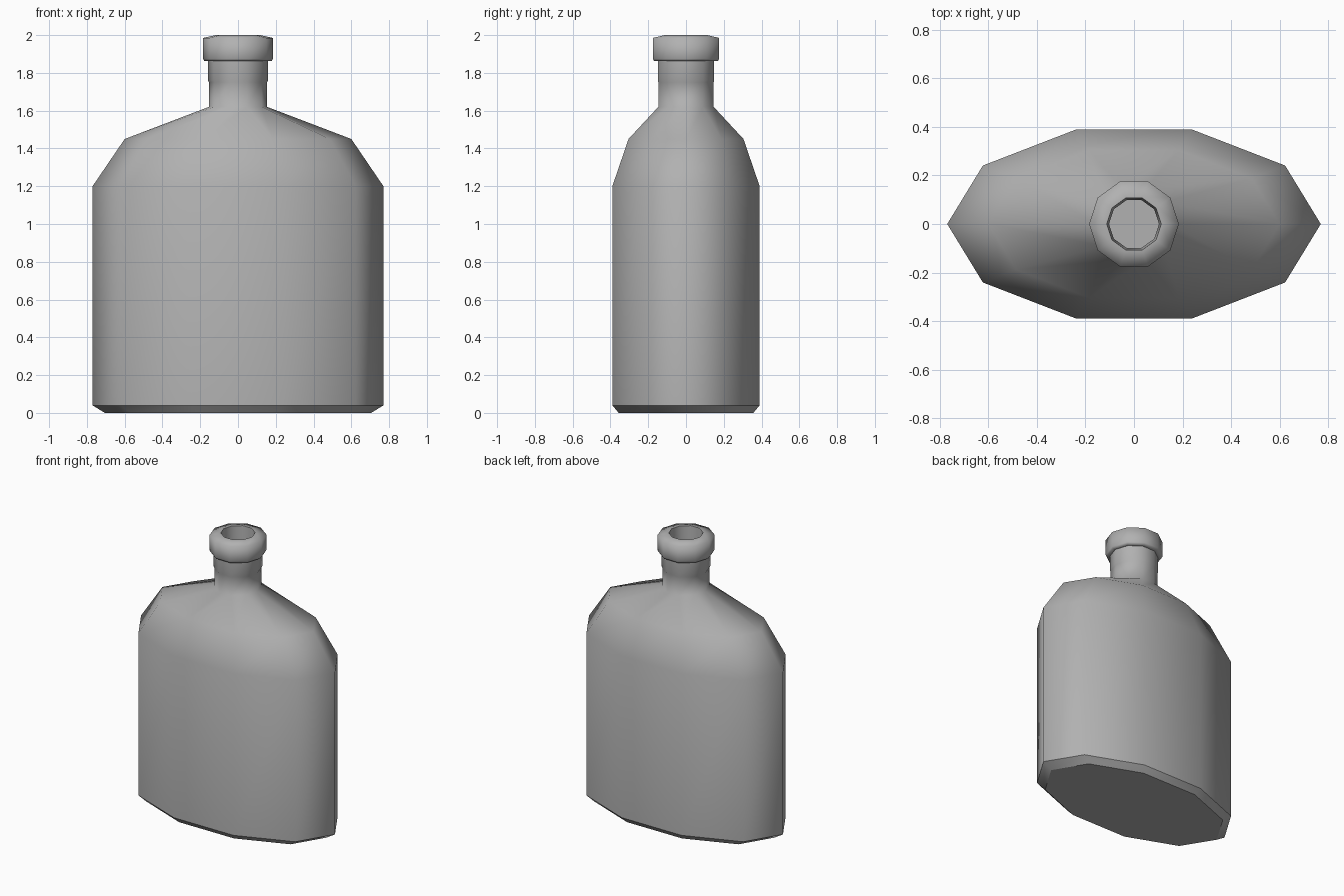
import bpy, bmesh
from math import cos, sin, tau

if "Cube" in bpy.data.objects:
    bpy.data.objects.remove(bpy.data.objects["Cube"])

SIDES = 10

# Mid-dark grey shared by both parts
grey = bpy.data.materials.new("dark_grey")
grey.diffuse_color = (0.44, 0.44, 0.44, 1)
grey.use_nodes = True
grey.node_tree.nodes["Principled BSDF"].inputs["Base Color"].default_value = grey.diffuse_color


def lathe(name, rings, sharp=(), cap_bottom=False):
    """Loft ten-sided elliptical rings (rx, ry, z); sharp lists hard-edged rings."""
    bm = bmesh.new()
    loops = [[bm.verts.new((rx * cos(tau * i / SIDES), ry * sin(tau * i / SIDES), z))
              for i in range(SIDES)] for rx, ry, z in rings]
    for a, b in zip(loops, loops[1:]):
        for i in range(SIDES):
            j = (i + 1) % SIDES
            bm.faces.new((a[i], a[j], b[j], b[i]))
    if cap_bottom:
        bm.faces.new(loops[0][::-1])
    for f in bm.faces:
        f.smooth = True
    for k in sharp:
        for i in range(SIDES):
            bm.edges.get((loops[k][i], loops[k][(i + 1) % SIDES])).smooth = False
    mesh = bpy.data.meshes.new(name)
    bm.to_mesh(mesh)
    bm.free()
    mesh.materials.append(grey)
    obj = bpy.data.objects.new(name, mesh)
    bpy.context.collection.objects.link(obj)
    return obj


# Flattened oval body with chamfered base, shoulders and round neck
lathe("bottle_body", [
    (0.705, 0.375, 0.0),
    (0.77, 0.41, 0.04),
    (0.77, 0.41, 1.20),
    (0.60, 0.32, 1.45),
    (0.154, 0.154, 1.62),
    (0.154, 0.154, 1.75),
    (0.159, 0.156, 1.76),
    (0.159, 0.156, 1.87),
], sharp=(0, 1), cap_bottom=True)

# Thick lip: underside, outer band, sloped top and open mouth, softly shaded
lathe("bottle_lip", [
    (0.157, 0.155, 1.863),
    (0.178, 0.178, 1.863),
    (0.185, 0.185, 1.875),
    (0.185, 0.185, 1.985),
    (0.118, 0.118, 2.0),
    (0.112, 0.112, 2.0),
    (0.103, 0.103, 1.75),
], sharp=(5,))
